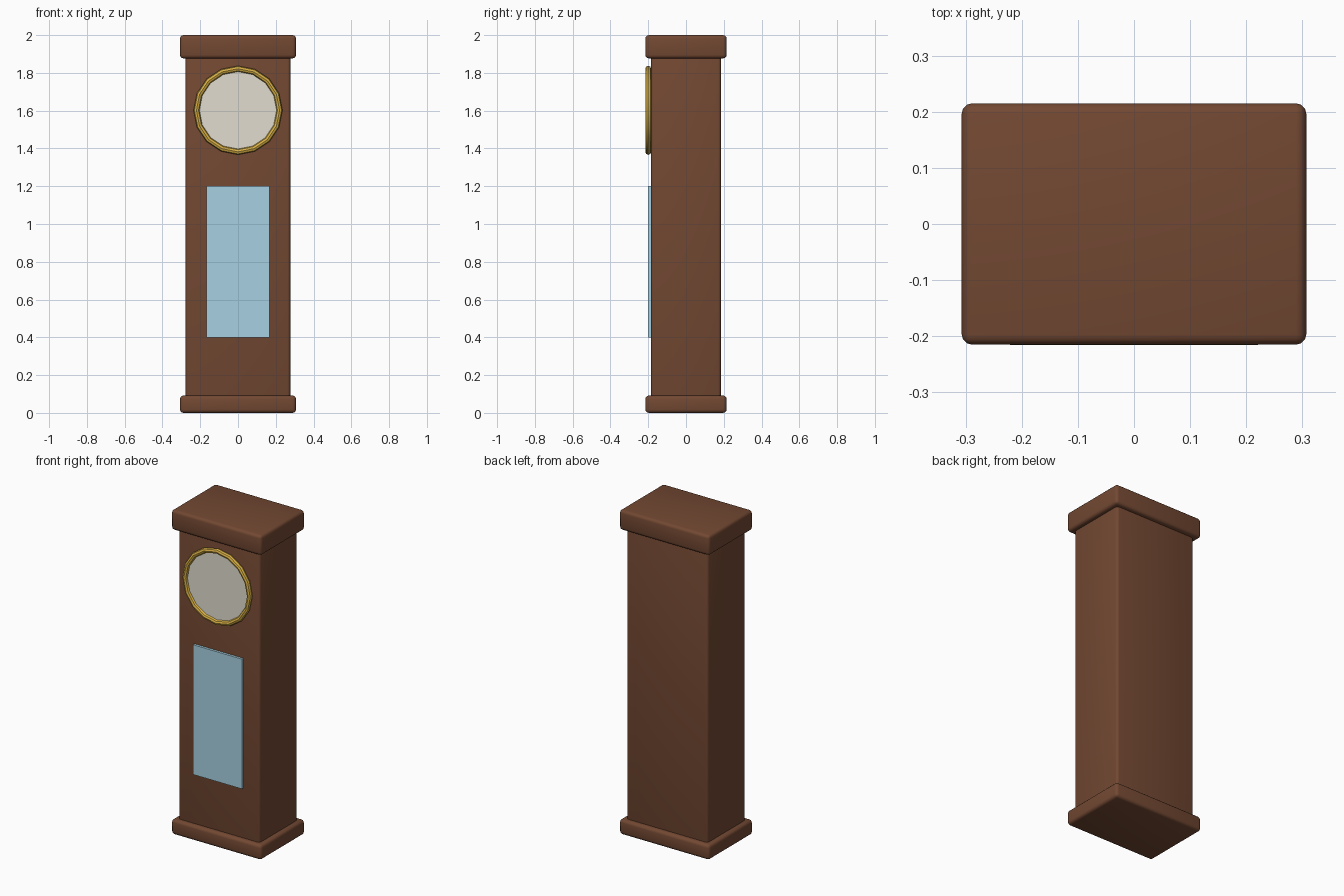
import bpy
import math

cube = bpy.data.objects.get("Cube")
if cube:
    bpy.data.objects.remove(cube, do_unlink=True)


def material(name, rgb):
    mat = bpy.data.materials.new(name)
    mat.use_nodes = True
    mat.diffuse_color = (*rgb, 1)
    mat.node_tree.nodes["Principled BSDF"].inputs["Base Color"].default_value = (*rgb, 1)
    return mat


wood = material("brown wood", (0.17, 0.065, 0.032))
gold = material("gold", (0.70, 0.44, 0.06))
cream = material("cream", (0.75, 0.72, 0.62))
glass = material("pale blue glass", (0.39, 0.64, 0.76))


def finish(obj, name, mat, smooth=True):
    obj.name = name
    obj.data.materials.append(mat)
    if smooth:
        bpy.ops.object.shade_smooth_by_angle(angle=math.radians(35))
    return obj


def box(name, mat, half_x, y0, y1, z0, z1, bevel=0):
    bpy.ops.mesh.primitive_cube_add(size=1, location=(0, (y0 + y1) / 2, (z0 + z1) / 2))
    obj = bpy.context.object
    obj.scale = (2 * half_x, y1 - y0, z1 - z0)
    bpy.ops.object.transform_apply(location=False, rotation=False, scale=True)
    if bevel:
        mod = obj.modifiers.new("rounded edges", "BEVEL")
        mod.width = bevel
        mod.segments = 3
        bpy.ops.object.modifier_apply(modifier=mod.name)
    return finish(obj, name, mat, bool(bevel))


# Wooden case with plinth and cap
box("case_body", wood, 0.277, -0.185, 0.185, 0.02, 1.96, 0.015)
box("base_plinth", wood, 0.307, -0.215, 0.215, 0.0, 0.092, 0.018)
box("top_cap", wood, 0.307, -0.215, 0.215, 1.877, 2.0, 0.018)

# Glass door panel
box("door_glass", glass, 0.167, -0.2, -0.183, 0.4, 1.2)

# Dial and its ring
upright = (math.pi / 2, 0, 0)
bpy.ops.mesh.primitive_cylinder_add(vertices=16, radius=0.218, depth=0.03,
                                    location=(0, -0.185, 1.602), rotation=upright)
finish(bpy.context.object, "dial_face", cream)
bpy.ops.mesh.primitive_torus_add(major_radius=0.22, minor_radius=0.0155,
                                 major_segments=16, minor_segments=8,
                                 location=(0, -0.2, 1.602), rotation=upright)
finish(bpy.context.object, "dial_ring", gold)
